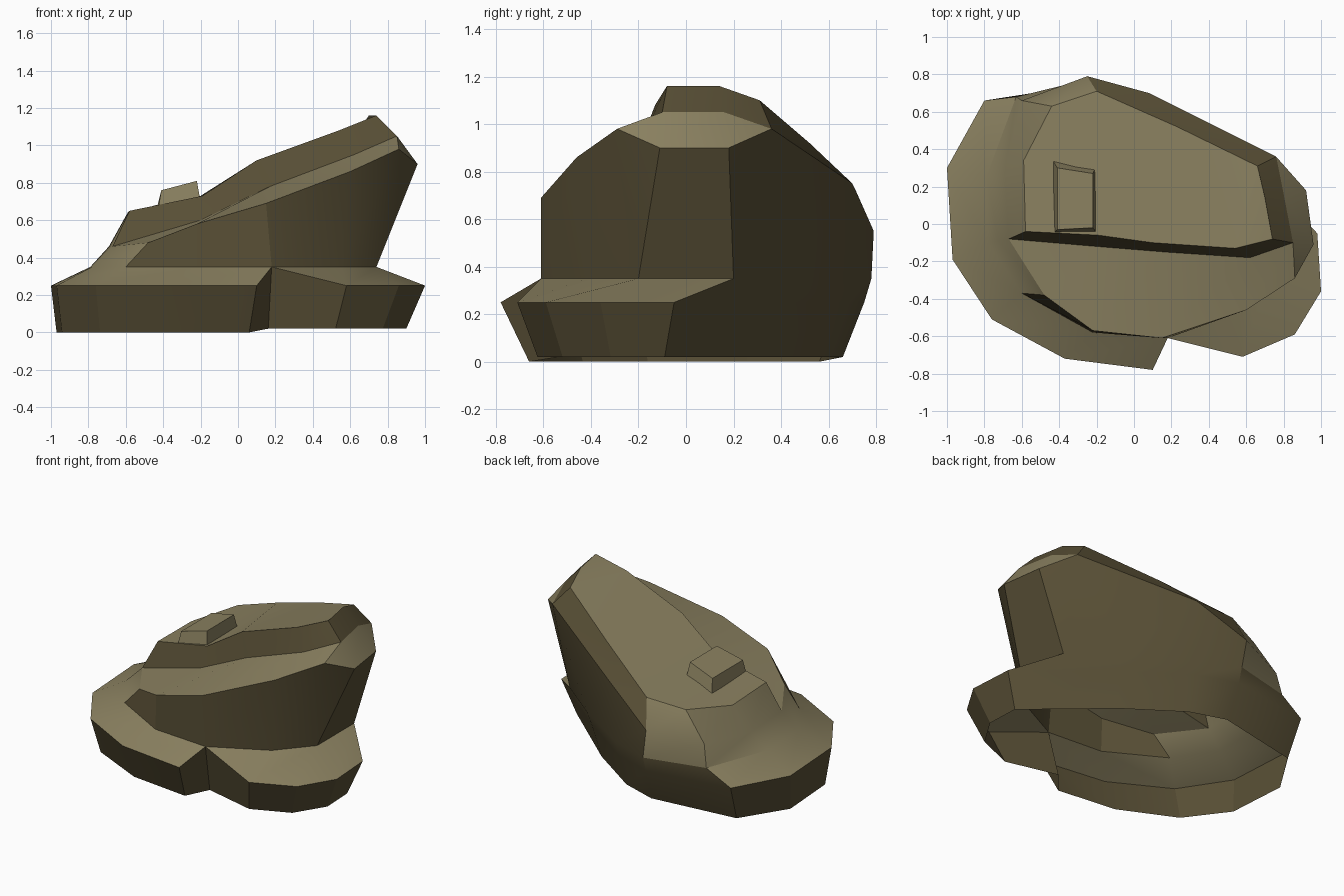
import bpy
import bmesh
from math import radians

default_cube = bpy.data.objects.get("Cube")
if default_cube:
    bpy.data.objects.remove(default_cube, do_unlink=True)


def make_material(name, colour):
    material = bpy.data.materials.new(name)
    material.use_nodes = True
    material.diffuse_color = colour
    for node in material.node_tree.nodes:
        if node.type == "BSDF_PRINCIPLED":
            node.inputs["Base Color"].default_value = colour
            node.inputs["Roughness"].default_value = 0.9
    return material


# Pale weathered tops and dark rock walls
materials = [make_material("dark_rock", (0.098, 0.078, 0.036, 1)),
             make_material("pale_rock", (0.255, 0.218, 0.117, 1))]
DARK, PALE = 0, 1


def at_height(outline, height):
    """Lift a flat outline to one height."""
    return [(x, y, height) for x, y in outline]


def loft(name, rings, pale_columns, caps):
    """Join rings of equal length from bottom to top, then cap the last ring.

    Ring coordinates are in hundredths; repeated points merge into triangles.
    Each band between two rings lists the columns that are pale.
    """
    bm = bmesh.new()
    rows = [[bm.verts.new([c / 100 for c in point]) for point in ring]
            for ring in rings]
    for low, high, pale in zip(rows, rows[1:], pale_columns):
        for i in range(len(low)):
            j = (i + 1) % len(low)
            face = bm.faces.new((low[i], low[j], high[j], high[i]))
            face.material_index = PALE if i in pale else DARK
    for cap in caps:
        bm.faces.new([rows[-1][i] for i in cap]).material_index = PALE
    bmesh.ops.remove_doubles(bm, verts=bm.verts, dist=0.001)
    bmesh.ops.dissolve_degenerate(bm, edges=bm.edges, dist=0.0005)
    # Crisp edge wherever the two colours meet
    for edge in bm.edges:
        if len({face.material_index for face in edge.link_faces}) > 1:
            edge.smooth = False
    mesh = bpy.data.meshes.new(name)
    bm.to_mesh(mesh)
    bm.free()
    for material in materials:
        mesh.materials.append(material)
    obj = bpy.data.objects.new(name, mesh)
    bpy.context.collection.objects.link(obj)
    bpy.ops.object.select_all(action="DESELECT")
    obj.select_set(True)
    bpy.context.view_layer.objects.active = obj
    bpy.ops.object.shade_smooth_by_angle(angle=radians(28))


# Outer lip of the two-lobed ledge, counterclockwise from the back corner
lip_outline = [(-80, 66), (-100, 30), (-97, -19), (-76, -51), (-37, -72),
               (10, -78), (18, -61), (58, -71), (86, -59), (100, -36),
               (98, -5), (45, 38), (5, 66), (-22, 75)]
lip = at_height(lip_outline, 25)
notch = 6
lip[notch] = (18, -61, 35)

# The skirt narrows toward the ground
foot_ring = []
for i, (x, y) in enumerate(lip_outline):
    if i < notch:
        foot_ring.append((x * 0.97, y * 0.85, 0))
    else:
        foot_ring.append((x * 0.9, y * 0.88, 2))
foot_ring[notch - 1] = (6, -66, 0)
foot_ring[10] = (89, -9, 2)

# Where the main boulder rises out of the ledge
boulder_base = at_height(
    [(-63, 68), (-79, 25), (-78, -10), (-60, -37), (-22, -58),
     (18, -61), (18, -61), (55, -42), (74, -20), (74, -20),
     (74, 20), (45, 43), (5, 69), (-22, 78)], 35)

# Rim of the sloping front shelf and back wall
shelf_rim = [(-60, 66, 50), (-69, 28, 46), (-67, -8, 46), (-48, -38, 48),
             (-22, -57, 58), (15, -61, 69), (15, -61, 69), (60, -46, 86),
             (86, -29, 98), (96, -11, 90), (92, 18, 90), (76, 36, 98),
             (8, 70, 75), (-25, 79, 55)]

# Inner side of the shelf; elsewhere it follows the rim
step_foot = list(shelf_rim)
step_foot[3:11] = [(-67, -8, 46), (-20, -12, 60), (17, -15, 78),
                   (17, -15, 78), (62, -18, 95), (85, -10, 105),
                   (85, -10, 105), (80, 16, 105)]

# Edge of the sloping top slab
slab_edge = [(-44, 63, 68), (-59, 34, 64), (-58, -4, 65), (-58, -4, 65),
             (-19, -6, 73), (10, -10, 92), (10, -10, 92), (54, -13, 108),
             (74, -8, 116), (74, -8, 116), (70, 14, 116), (66, 31, 110),
             (23, 52, 92), (-20, 71, 73)]

# Pale areas: ledge top, low sloping end, shelf and slab
low_end = {13, 0, 1, 2}
loft("boulder_and_ledge",
     [foot_ring, lip, boulder_base, shelf_rim, step_foot, slab_edge],
     pale_columns=[set(), range(10), low_end, range(14), low_end],
     caps=[(0, 1, 3, 4, 13), (13, 4, 5, 12), (12, 5, 7, 11), (11, 7, 9, 10)])

# Small tapered block resting on the slab
block_base = at_height([(-44, 35), (-43, -5), (-19, -6), (-20, 31)], 64)
block_top = [(-41, 30, 76), (-41, -3, 76), (-22, -2, 81), (-22, 27, 81)]
loft("small_top_block", [block_base, block_top],
     pale_columns=[range(4)], caps=[range(4)])
